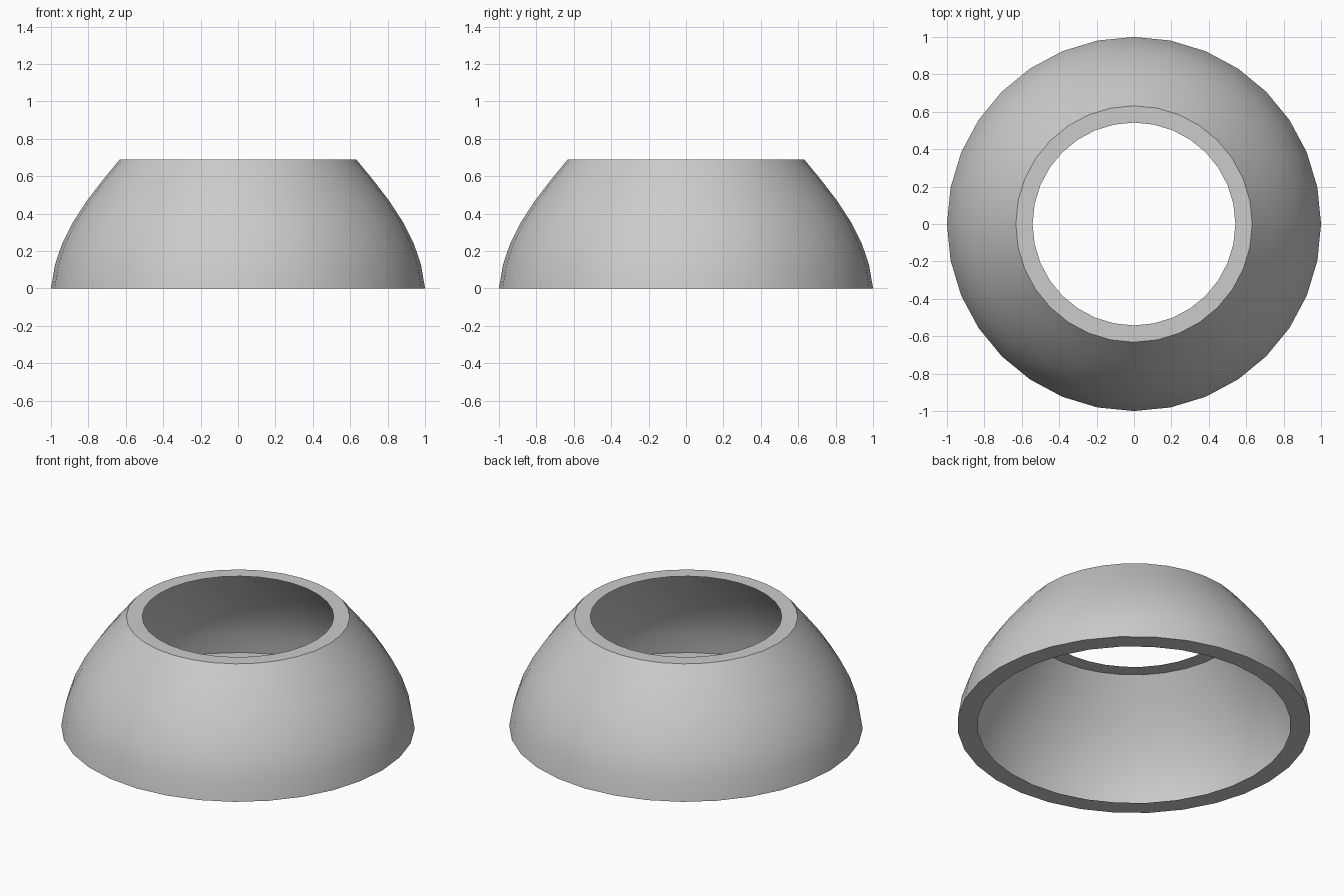
import bpy, bmesh, math

if "Cube" in bpy.data.objects:
    bpy.data.objects.remove(bpy.data.objects["Cube"])

SEGMENTS = 32
# Thin sheet cross-section as (radius, height): top lip, curved wall, bottom lip
PROFILE = [(0.542, 0.69), (0.632, 0.69), (0.72, 0.583), (0.81, 0.466), (0.885, 0.35),
           (0.941, 0.237), (0.979, 0.125), (1.0, 0.0), (0.887, 0.0)]


def lathe(name, profile, segments):
    bm = bmesh.new()
    rings = []
    for i in range(segments):
        a = 2 * math.pi * i / segments
        rings.append([bm.verts.new((r * math.cos(a), r * math.sin(a), z)) for r, z in profile])
    for i in range(segments):
        a, b = rings[i], rings[(i + 1) % segments]
        for j in range(len(profile) - 1):
            # wound so the normals face outward
            bm.faces.new((a[j], a[j + 1], b[j + 1], b[j]))
    mesh = bpy.data.meshes.new(name)
    bm.to_mesh(mesh)
    bm.free()
    obj = bpy.data.objects.new(name, mesh)
    bpy.context.collection.objects.link(obj)
    return obj


# Open dome shell, hollow between its two flat ring lips
shell = lathe("dome_shell", PROFILE, SEGMENTS)
bpy.context.view_layer.objects.active = shell
shell.select_set(True)
bpy.ops.object.shade_smooth_by_angle(angle=math.radians(30))
